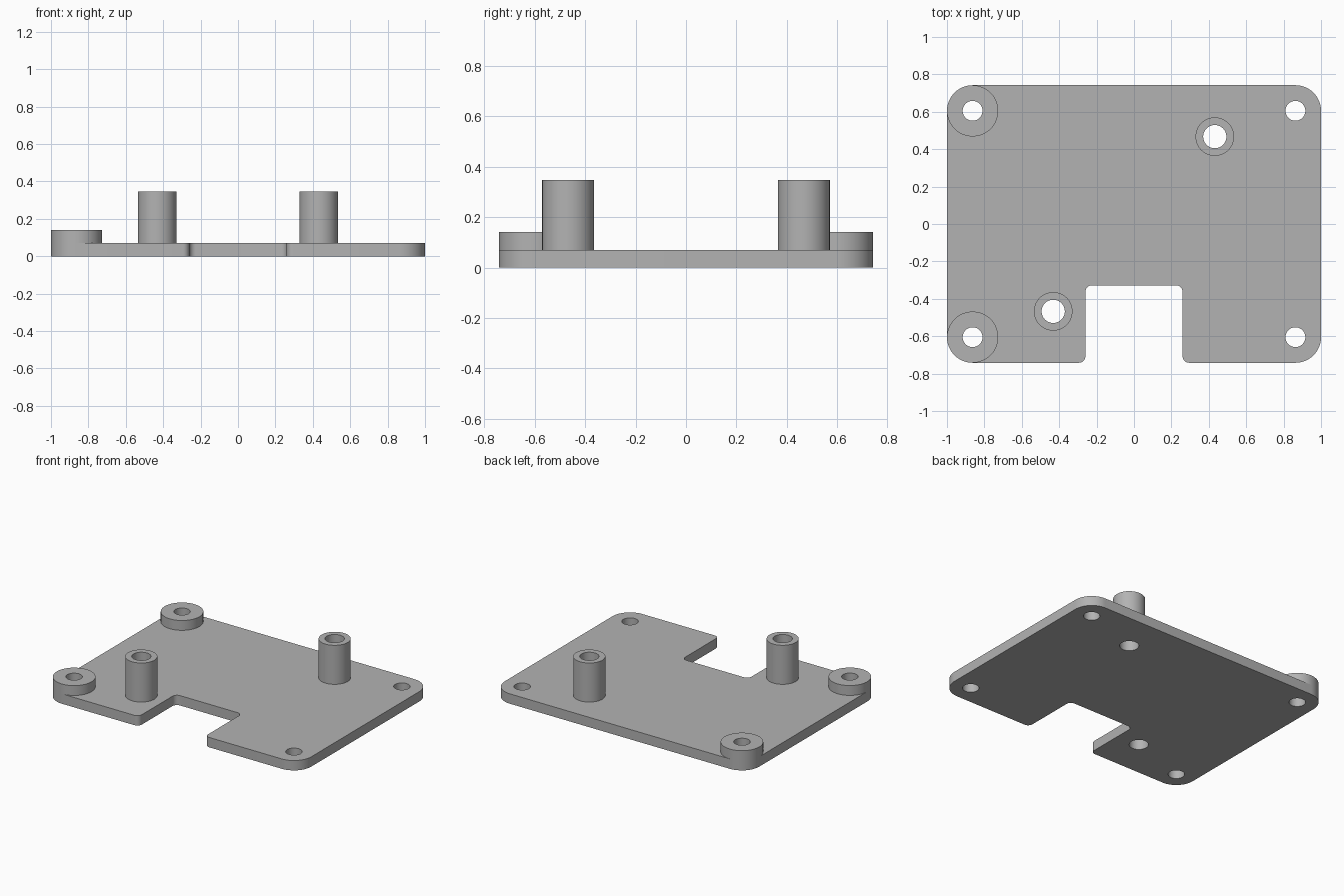
import bpy, bmesh, math

if "Cube" in bpy.data.objects:
    bpy.data.objects.remove(bpy.data.objects["Cube"])

grey = bpy.data.materials.new("plain grey")
grey.diffuse_color = (0.45, 0.45, 0.45, 1)
grey.use_nodes = True
grey.node_tree.nodes["Principled BSDF"].inputs["Base Color"].default_value = grey.diffuse_color


def arc(cx, cy, r, a0, a1, n):
    """Points along an arc, angles in degrees."""
    return [(cx + r * math.cos(math.radians(a0 + (a1 - a0) * i / n)),
             cy + r * math.sin(math.radians(a0 + (a1 - a0) * i / n)))
            for i in range(n + 1)]


def circle(cx, cy, r, n=64):
    return arc(cx, cy, r, 0, 360, n)[:-1]


def slab(name, outlines, z0, z1):
    """Solid slab from an outer outline followed by hole outlines."""
    bm = bmesh.new()
    levels = []
    for z in (z0, z1):
        loops = [[bm.verts.new((x, y, z)) for x, y in pts] for pts in outlines]
        edges = [bm.edges.new((lp[i - 1], lp[i])) for lp in loops for i in range(len(lp))]
        bmesh.ops.triangle_fill(bm, edges=edges, use_beauty=True, normal=(0, 0, 1))
        levels.append(loops)
    for low, high in zip(*levels):
        for i in range(len(low)):
            bm.faces.new((low[i - 1], low[i], high[i], high[i - 1]))
    bmesh.ops.recalc_face_normals(bm, faces=bm.faces)
    mesh = bpy.data.meshes.new(name)
    bm.to_mesh(mesh)
    bm.free()
    mesh.materials.append(grey)
    obj = bpy.data.objects.new(name, mesh)
    bpy.context.collection.objects.link(obj)
    bpy.ops.object.select_all(action='DESELECT')
    obj.select_set(True)
    bpy.context.view_layer.objects.active = obj
    bpy.ops.object.shade_smooth_by_angle(angle=math.radians(30))
    return obj


# Main dimensions
HX, HY, T = 1.0, 0.742, 0.07            # plate half sizes and thickness
R = 0.137                               # corner and boss radius
CX, CY = HX - R, HY - R                 # corner hole centres
N, NY, F = 0.26, -0.328, 0.035          # notch half width, depth line, fillet
SX, SY = 0.432, 0.467                   # standoff centres
HOLE, BORE = 0.053, 0.062

# Base plate with front notch and rounded corners
outline = (arc(-CX, -CY, R, 180, 270, 16)
           + arc(-N - F, -HY + F, F, 270, 360, 8)
           + arc(-N + F, NY - F, F, 180, 90, 8)
           + arc(N - F, NY - F, F, 90, 0, 8)
           + arc(N + F, -HY + F, F, 180, 270, 8)
           + arc(CX, -CY, R, 270, 360, 16)
           + arc(CX, CY, R, 0, 90, 16)
           + arc(-CX, CY, R, 90, 180, 16))
holes = [circle(sx * CX, sy * CY, HOLE) for sx in (-1, 1) for sy in (-1, 1)]
holes += [circle(s * SX, s * SY, BORE) for s in (-1, 1)]
slab("base_plate", [outline] + holes, 0, T)

for side, s in (("front", -1), ("back", 1)):
    # Low bosses on the left corners
    slab(f"{side}_corner_boss", [circle(-CX, s * CY, R), circle(-CX, s * CY, HOLE)], T, 0.14)
    # Tall hollow standoffs on the diagonal
    slab(f"{side}_standoff", [circle(s * SX, s * SY, 0.103), circle(s * SX, s * SY, BORE)], T, 0.347)
